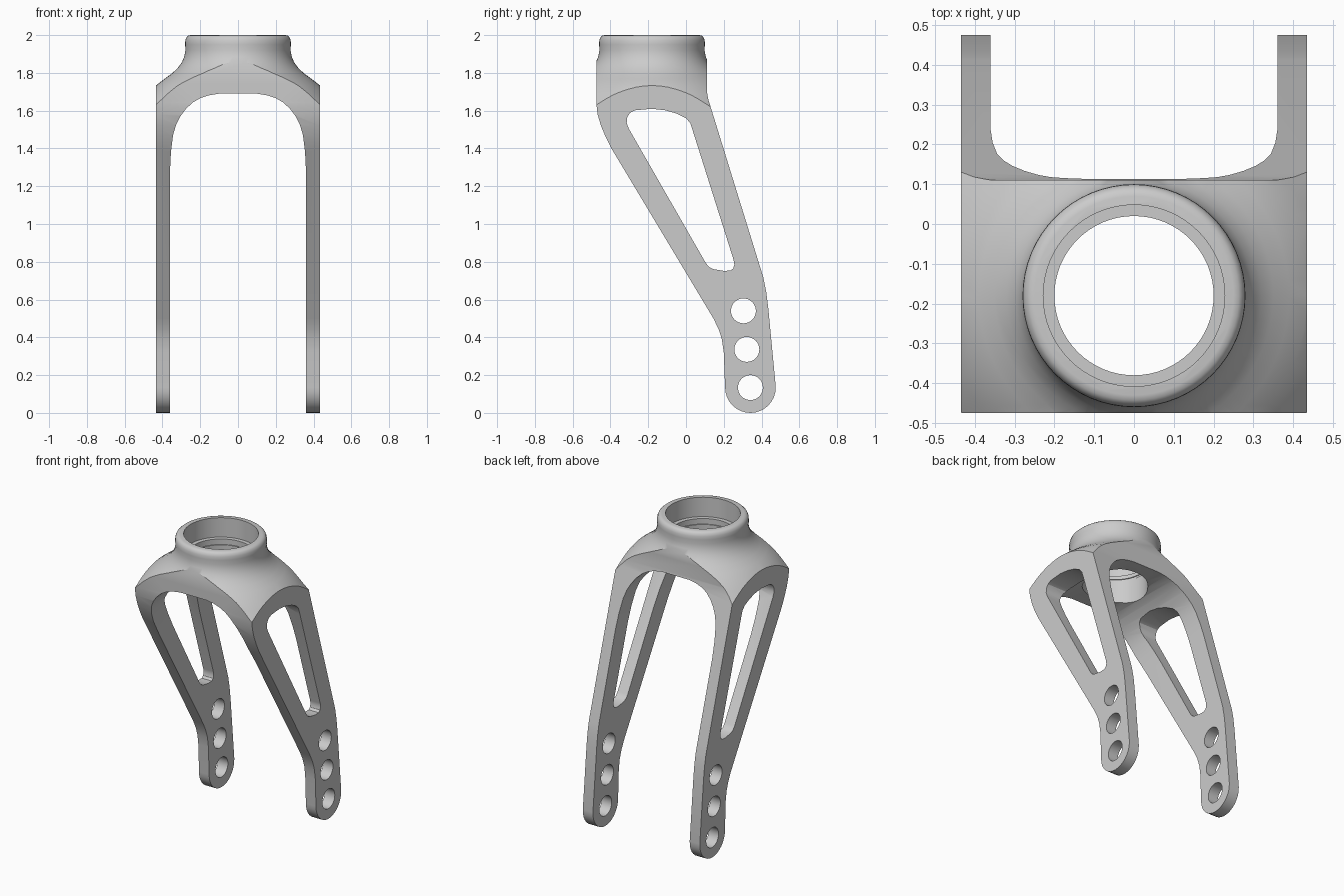
import bpy, bmesh, math
from mathutils import Vector

if "Cube" in bpy.data.objects:
    bpy.data.objects.remove(bpy.data.objects["Cube"])

AXIS_Y = -0.18   # centre of the round neck


def finish(name, bm):
    bmesh.ops.recalc_face_normals(bm, faces=bm.faces)
    me = bpy.data.meshes.new(name)
    bm.to_mesh(me)
    bm.free()
    ob = bpy.data.objects.new(name, me)
    bpy.context.collection.objects.link(ob)
    return ob


def prism(name, pts, axis, a, b):
    """Extrude a profile: axis 'x' takes (y, z) points, 'y' takes (x, z)."""
    bm = bmesh.new()
    place = (lambda p, d: (d, p[0], p[1])) if axis == 'x' else (lambda p, d: (p[0], d, p[1]))
    face = bm.faces.new([bm.verts.new(place(p, a)) for p in pts])
    ext = bmesh.ops.extrude_face_region(bm, geom=[face])
    move = Vector((b - a, 0, 0)) if axis == 'x' else Vector((0, b - a, 0))
    bmesh.ops.translate(bm, vec=move, verts=[v for v in ext['geom'] if isinstance(v, bmesh.types.BMVert)])
    return finish(name, bm)


def lathe(name, prof, n=64):
    """Solid of revolution about the neck axis, capped at both ends."""
    bm = bmesh.new()
    rings = [[bm.verts.new((r * math.cos(2 * math.pi * i / n),
                            AXIS_Y + r * math.sin(2 * math.pi * i / n), z))
              for i in range(n)] for r, z in prof]
    for lo, hi in zip(rings, rings[1:]):
        for i in range(n):
            j = (i + 1) % n
            bm.faces.new((lo[i], lo[j], hi[j], hi[i]))
    bm.faces.new(rings[0])
    bm.faces.new(rings[-1])
    return finish(name, bm)


def boolean(ob, other, op):
    mod = ob.modifiers.new(op, 'BOOLEAN')
    mod.operation, mod.solver, mod.object = op, 'EXACT', other
    bpy.context.view_layer.objects.active = ob
    bpy.ops.object.modifier_apply(modifier=mod.name)
    bpy.data.objects.remove(other)


def circle(cy, cz, r, n=32, a0=0, a1=360):
    return [(cy + r * math.cos(math.radians(a0 + (a1 - a0) * i / n)),
             cz + r * math.sin(math.radians(a0 + (a1 - a0) * i / n))) for i in range(n)]


# side outline of legs and crown, extruded across the full width
outline = [(-0.475, 2.1), (-0.475, 1.64), (-0.468, 1.58), (-0.45, 1.52), (-0.425, 1.46), (-0.395, 1.40),
           (0.145, 0.50), (0.172, 0.445), (0.19, 0.39), (0.20, 0.32)]
outline += circle(0.341, 0.134, 0.134, 16, 180, 360)
outline += [(0.475, 0.14), (0.435, 0.56), (0.425, 0.64), (0.41, 0.715), (0.135, 1.605), (0.118, 1.66), (0.111, 1.70), (0.111, 2.1)]
fork = prism("caster_fork", outline, 'x', -0.435, 0.435)

# flared neck trims the top of the crown
neck = lathe("neck_trim", [(1.3, -0.5), (1.3, 0.77), (0.53, 1.625), (0.48, 1.685), (0.435, 1.733), (0.39, 1.768),
                           (0.35, 1.797), (0.32, 1.825), (0.298, 1.855), (0.285, 1.885), (0.278, 1.92),
                           (0.28, 1.95), (0.279, 1.972), (0.273, 1.988), (0.263, 1.997), (0.25, 2.0)])
boolean(fork, neck, 'INTERSECT')

# arched wheel channel between the legs
half = [(0.36, -0.2), (0.36, 1.28), (0.355, 1.38), (0.344, 1.47), (0.328, 1.525), (0.305, 1.57), (0.275, 1.61),
        (0.24, 1.643), (0.20, 1.666), (0.155, 1.681), (0.10, 1.69)]
arch = half + [(-x, z) for x, z in reversed(half)]
boolean(fork, prism("wheel_channel", arch, 'y', -1, 1), 'DIFFERENCE')

# stepped bearing bore
bore = lathe("bore", [(0.2, 1.5), (0.2, 1.83), (0.206, 1.83), (0.206, 1.845), (0.2, 1.845), (0.2, 1.87),
                      (0.228, 1.87), (0.228, 2.1)])
boolean(fork, bore, 'DIFFERENCE')

# tapered window through both legs
window = [(-0.303, 1.505), (-0.314, 1.535), (-0.311, 1.565), (-0.297, 1.588), (-0.27, 1.602), (-0.18, 1.61),
          (-0.11, 1.602), (-0.05, 1.585), (0.0, 1.56), (0.022, 1.535), (0.037, 1.49), (0.252, 0.81),
          (0.256, 0.785), (0.25, 0.765), (0.235, 0.753), (0.20, 0.752), (0.145, 0.761), (0.122, 0.772), (0.105, 0.793)]
boolean(fork, prism("leg_window", window, 'x', -1, 1), 'DIFFERENCE')

# three axle holes in each leg
for cy, cz in ((0.304, 0.54), (0.322, 0.336), (0.341, 0.134)):
    boolean(fork, prism("axle_hole", circle(cy, cz, 0.066), 'x', -1, 1), 'DIFFERENCE')

bpy.ops.object.select_all(action='DESELECT')
fork.select_set(True)
bpy.context.view_layer.objects.active = fork
bpy.ops.object.shade_smooth_by_angle(angle=math.radians(30))
